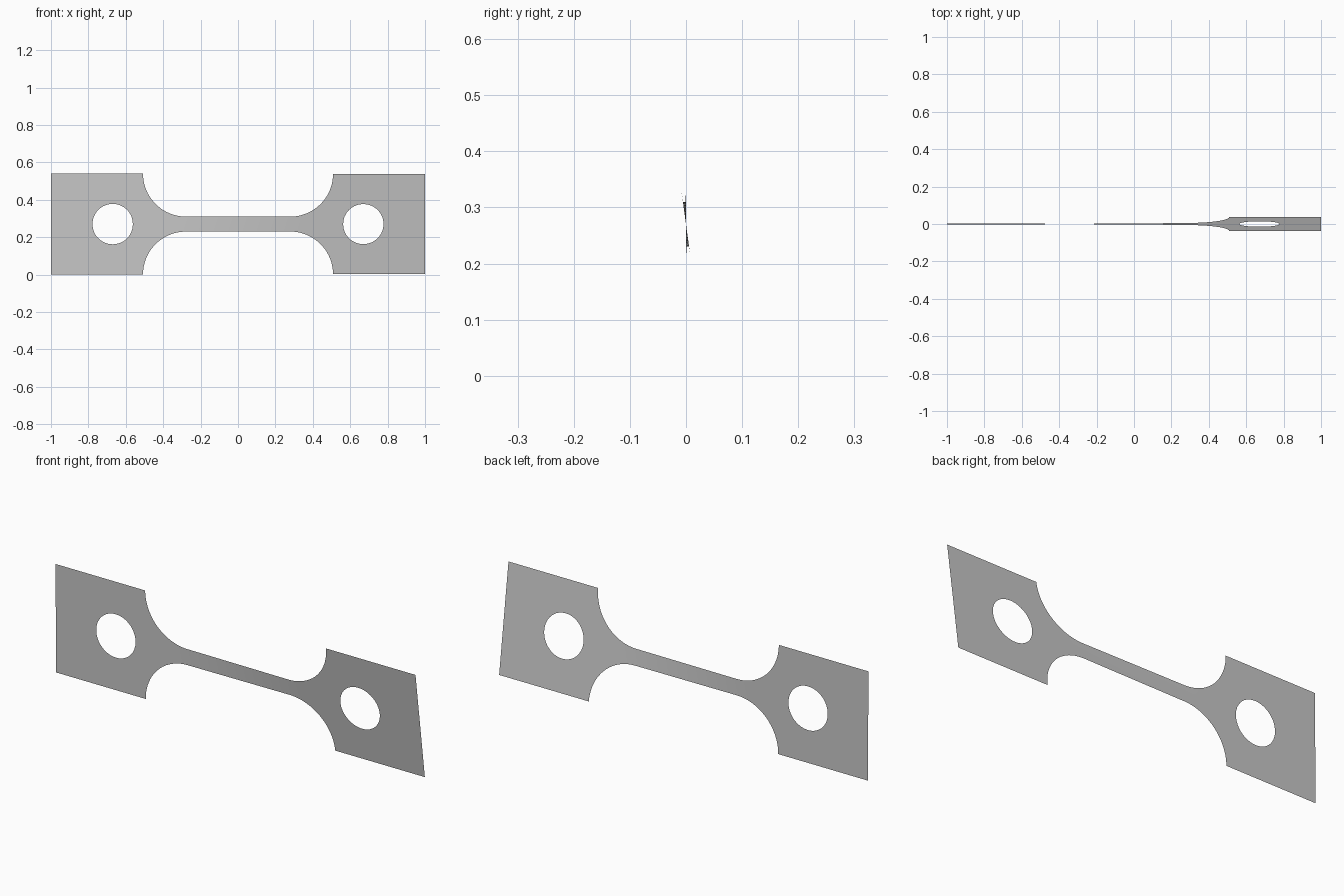
import bpy, bmesh, math

cube = bpy.data.objects.get("Cube")
if cube:
    bpy.data.objects.remove(cube, do_unlink=True)

HALF = 0.27        # half height of the end pads
NECK = 0.04        # half height of the neck
PAD_IN = 0.508     # inner edge of a pad
FILLET = HALF - NECK
HOLE_X, HOLE_R = 0.67, 0.108
ROWS = 16

mat = bpy.data.materials.new("light grey metal")
mat.use_nodes = True
grey = (0.58, 0.58, 0.58, 1)
mat.diffuse_color = grey
mat.node_tree.nodes["Principled BSDF"].inputs["Base Color"].default_value = grey


def twisted(x, h):
    """Turn a point of the flat strip about the long axis, along the neck only."""
    t = min(max((x + 0.35) / 0.7, 0), 1)
    a = math.radians(0.5 + t * 7.3)
    return (x, -math.sin(a) * h, HALF + math.cos(a) * h)


def skin(bm, lines):
    """Join neighbouring lines of points with quads."""
    rows = [[bm.verts.new(twisted(*p)) for p in line] for line in lines]
    for a, b in zip(rows, rows[1:]):
        for i in range(len(a) - 1):
            bm.faces.new((a[i], a[i + 1], b[i + 1], b[i]))


bm = bmesh.new()
steps = [i / ROWS for i in range(ROWS + 1)]

# Neck and its curved flares, as columns from end to end
flare = []
for i in range(21):
    a = math.pi / 2 * i / 20
    flare.append((PAD_IN - FILLET + FILLET * math.sin(a),
                  HALF - FILLET * math.cos(a)))
start = flare[0][0]
neck = [(start * (2 * i / 24 - 1), NECK) for i in range(1, 24)]
columns = [(-x, h) for x, h in reversed(flare)] + neck + flare
skin(bm, [[(x, h * (2 * s - 1)) for s in steps] for x, h in columns])

# End pads, each skinned from its outline to its round hole
for side in (-1, 1):
    corners = [(PAD_IN, -HALF), (PAD_IN, HALF), (1, HALF), (1, -HALF), (PAD_IN, -HALF)]
    outline = [(x0 + (x1 - x0) * s, z0 + (z1 - z0) * s)
               for (x0, z0), (x1, z1) in zip(corners, corners[1:]) for s in steps[:-1]]
    outline.append(corners[0])
    hole = []
    for x, z in outline:
        a = math.atan2(z, x - HOLE_X)
        hole.append((HOLE_X + HOLE_R * math.cos(a), HOLE_R * math.sin(a)))
    skin(bm, [[(side * x, z) for x, z in ring] for ring in (outline, hole)])

# Weld the sections and face the sheet forwards
bmesh.ops.remove_doubles(bm, verts=bm.verts, dist=0.0002)
bm.normal_update()
bmesh.ops.reverse_faces(bm, faces=[f for f in bm.faces if f.normal.y > 0])
for f in bm.faces:
    f.smooth = True

mesh = bpy.data.meshes.new("twisted_strip")
bm.to_mesh(mesh)
bm.free()
mesh.materials.append(mat)
strip = bpy.data.objects.new("twisted_strip", mesh)
bpy.context.collection.objects.link(strip)
